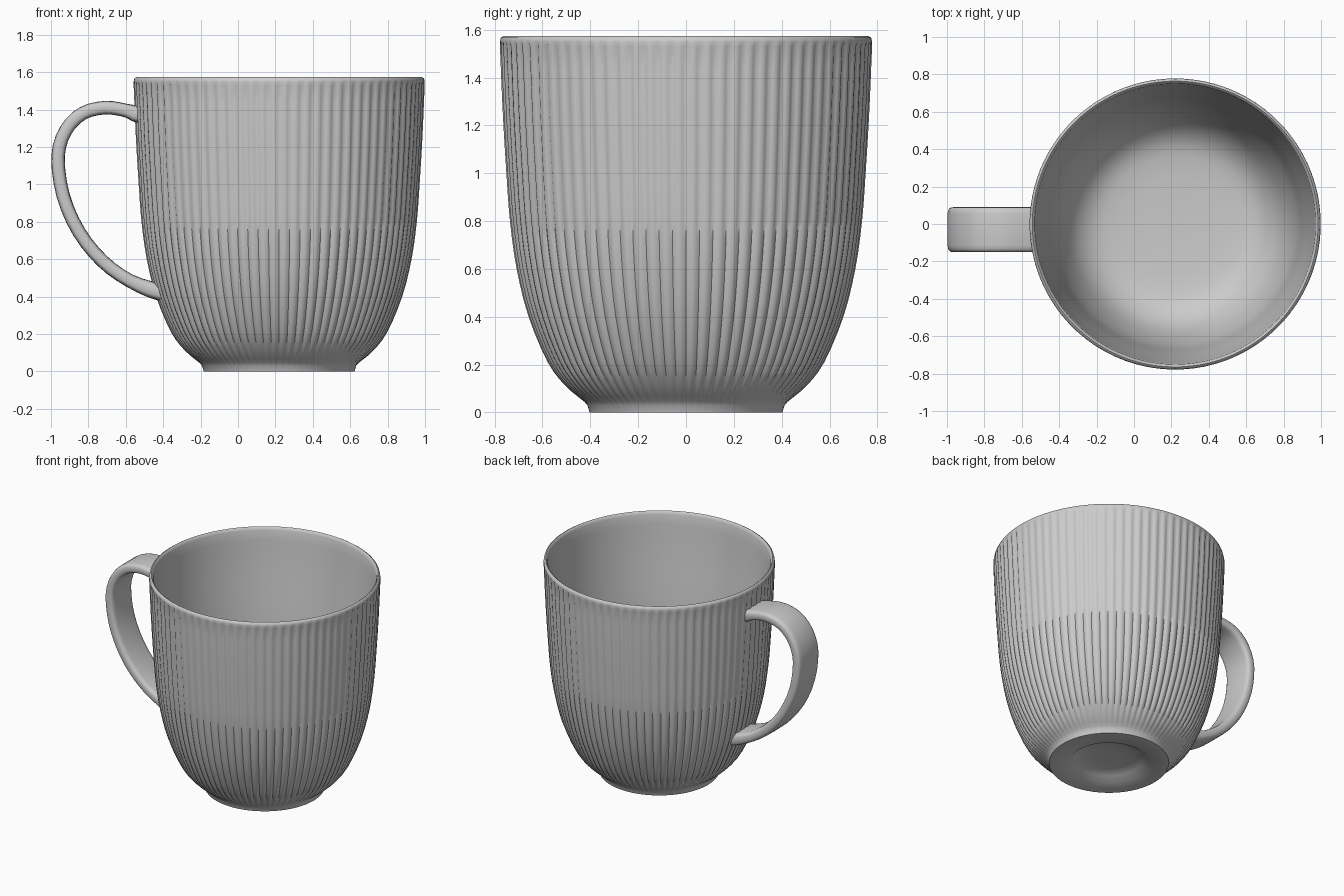
import bpy, bmesh, math
from mathutils import Vector

cube = bpy.data.objects.get("Cube")
if cube:
    bpy.data.objects.remove(cube)

CENTRE_X = 0.22
RIBS, STEPS = 80, 4

glaze = bpy.data.materials.new("grey glaze")
glaze.use_nodes = True
colour = (0.6, 0.6, 0.6, 1)
glaze.diffuse_color = colour
glaze.node_tree.nodes["Principled BSDF"].inputs["Base Color"].default_value = colour


def smooth_path(points, steps):
    """Catmull-Rom curve through the points."""
    pts = [Vector(p) for p in points]
    pts = [2 * pts[0] - pts[1]] + pts + [2 * pts[-1] - pts[-2]]
    out = []
    for a, b, c, d in zip(pts, pts[1:], pts[2:], pts[3:]):
        for i in range(steps):
            t = i / steps
            out.append(0.5 * (2 * b + (c - a) * t + (2 * a - 5 * b + 4 * c - d) * t * t
                              + (3 * b - a - 3 * c + d) * t ** 3))
    return out + [pts[-2]]


def skin(name, rings, angle):
    """Join closed rings of points into a capped, smooth-shaded solid."""
    bm = bmesh.new()
    loops = [[bm.verts.new(p) for p in ring] for ring in rings]
    for lower, upper in zip(loops, loops[1:]):
        n = len(lower)
        for i in range(n):
            j = (i + 1) % n
            bm.faces.new((lower[i], lower[j], upper[j], upper[i]))
    bm.faces.new(loops[0][::-1])
    bm.faces.new(loops[-1])
    bmesh.ops.recalc_face_normals(bm, faces=bm.faces)
    mesh = bpy.data.meshes.new(name)
    bm.to_mesh(mesh)
    bm.free()
    mesh.materials.append(glaze)
    obj = bpy.data.objects.new(name, mesh)
    bpy.context.collection.objects.link(obj)
    bpy.ops.object.select_all(action="DESELECT")
    obj.select_set(True)
    bpy.context.view_layer.objects.active = obj
    bpy.ops.object.shade_smooth_by_angle(angle=math.radians(angle))


# Cup: dished foot, fluted outside, rounded rim, hollow inside
foot = [(0.06, 0.052), (0.16, 0.048), (0.23, 0.032), (0.27, 0.0), (0.403, 0.0), (0.412, 0.03)]
outside = smooth_path([(0.425, 0.045), (0.5, 0.11), (0.575, 0.21), (0.655, 0.4), (0.705, 0.6),
                       (0.733, 0.8), (0.748, 1.0), (0.763, 1.25), (0.775, 1.53)], 3)
rim = [(0.778, 1.55), (0.774, 1.567), (0.764, 1.573), (0.756, 1.567), (0.75, 1.55)]
inside = smooth_path([(0.744, 1.48), (0.726, 1.28), (0.69, 0.95), (0.674, 0.75), (0.652, 0.55),
                      (0.6, 0.36), (0.53, 0.22), (0.42, 0.135), (0.25, 0.11)], 3)


def cup_ring(radius, z, depth):
    count = RIBS * STEPS
    ring = []
    for i in range(count):
        a = 2 * math.pi * i / count
        r = radius + depth * (abs(math.sin(a * RIBS / 2)) - 0.7)
        ring.append((CENTRE_X + r * math.cos(a), r * math.sin(a), z))
    return ring


rings = [cup_ring(r, z, 0) for r, z in foot]
rings += [cup_ring(r, z, 0.012 * min(1, (z - 0.03) / 0.1)) for r, z in outside]
rings += [cup_ring(r, z, 0) for r, z in rim + [tuple(p) for p in inside]]
skin("cup", rings, 60)

# Handle: rounded strap swept along an ear-shaped path
path = smooth_path([(-0.53, 1.37), (-0.6, 1.395), (-0.71, 1.41), (-0.83, 1.38), (-0.92, 1.29),
                    (-0.962, 1.15), (-0.935, 0.94), (-0.85, 0.745), (-0.725, 0.59),
                    (-0.58, 0.485), (-0.42, 0.42)], 3)
HALF_WIDTH, HALF_THICK, MIDDLE_Y = 0.12, 0.036, -0.03
section = []
for k in range(20):
    a = 2 * math.pi * k / 20
    c, s = math.cos(a), math.sin(a)
    section.append((HALF_WIDTH * math.copysign(abs(c) ** 0.3, c),
                    HALF_THICK * math.copysign(abs(s) ** 0.6, s)))

handle = []
for i, p in enumerate(path):
    tangent = (path[min(i + 1, len(path) - 1)] - path[max(i - 1, 0)]).normalized()
    normal = Vector((-tangent.y, tangent.x))
    flare = 1 + 0.3 * max(0, 1 - min(i, len(path) - 1 - i) / 3)
    handle.append([(p.x + normal.x * t * flare, MIDDLE_Y + w, p.y + normal.y * t * flare)
                   for w, t in section])


def seat_in_wall(ring, radius):
    """Curve an end of the strap so that it stays buried in the cup wall."""
    return [(CENTRE_X - math.sqrt(radius ** 2 - y ** 2), y, z) for x, y, z in ring]


handle[0] = seat_in_wall(handle[0], 0.75)
handle[-1] = seat_in_wall(handle[-1], 0.643)
skin("handle", handle, 50)
